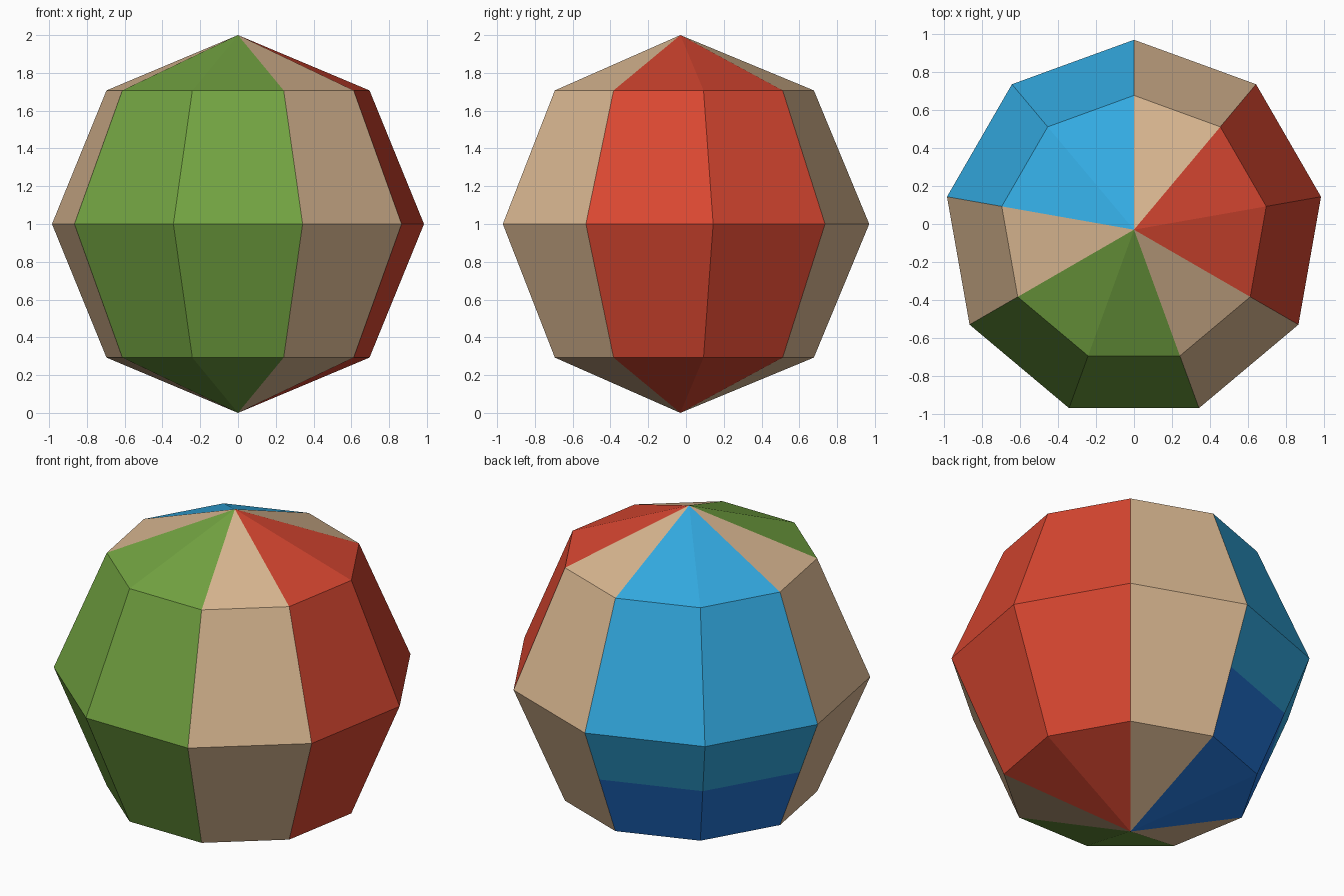
import bpy, bmesh, math
from mathutils import Matrix, Vector

if "Cube" in bpy.data.objects:
    bpy.data.objects.remove(bpy.data.objects["Cube"])

SEGMENTS = 9
STEP = math.tau / SEGMENTS
CENTRE_Y = -0.03
BLUE_SPLIT_Z = 0.665


def linear(hex_colour):
    vals = [int(hex_colour[i:i + 2], 16) / 255 for i in (0, 2, 4)]
    return [c / 12.92 if c <= 0.04045 else ((c + 0.055) / 1.055) ** 2.4 for c in vals] + [1]


def material(name, hex_colour):
    mat = bpy.data.materials.new(name)
    mat.diffuse_color = linear(hex_colour)
    mat.use_nodes = True
    mat.node_tree.nodes["Principled BSDF"].inputs["Base Color"].default_value = mat.diffuse_color
    return mat


materials = [
    material("light blue", "33AAE1"),
    material("dark blue", "2476D8"),
    material("tan", "D9B791"),
    material("green", "72A341"),
    material("red", "D94731"),
]
LIGHT_BLUE, DARK_BLUE, TAN, GREEN, RED = range(5)

# Panel colours, counter-clockwise from the back (+y)
PANELS = [LIGHT_BLUE, LIGHT_BLUE, TAN, GREEN, GREEN, TAN, RED, RED, TAN]

# Low-poly ball with one corner pointing to the back
bm = bmesh.new()
bmesh.ops.create_uvsphere(bm, u_segments=SEGMENTS, v_segments=4, radius=1)
corner = next(v for v in bm.verts if abs(v.co.z) < 0.01)
turn = math.pi / 2 - math.atan2(corner.co.y, corner.co.x)
bm.transform(Matrix.Translation((0, CENTRE_Y, 1)) @ Matrix.Rotation(turn, 4, 'Z'))

# Cut line where the blue panels change shade
bmesh.ops.bisect_plane(bm, geom=bm.verts[:] + bm.edges[:] + bm.faces[:], dist=1e-5,
                       plane_co=Vector((0, 0, BLUE_SPLIT_Z)), plane_no=Vector((0, 0, 1)))

# Colour each panel by direction, the blue ones also by height
for face in bm.faces:
    c = face.calc_center_median()
    angle = (math.atan2(c.y - CENTRE_Y, c.x) - math.pi / 2) % math.tau
    colour = PANELS[int(angle / STEP) % SEGMENTS]
    if colour == LIGHT_BLUE and c.z < BLUE_SPLIT_Z:
        colour = DARK_BLUE
    face.material_index = colour
    face.smooth = False

bmesh.ops.recalc_face_normals(bm, faces=bm.faces[:])
mesh = bpy.data.meshes.new("ball")
for mat in materials:
    mesh.materials.append(mat)
bm.to_mesh(mesh)
bm.free()
ball = bpy.data.objects.new("ball", mesh)
bpy.context.collection.objects.link(ball)
